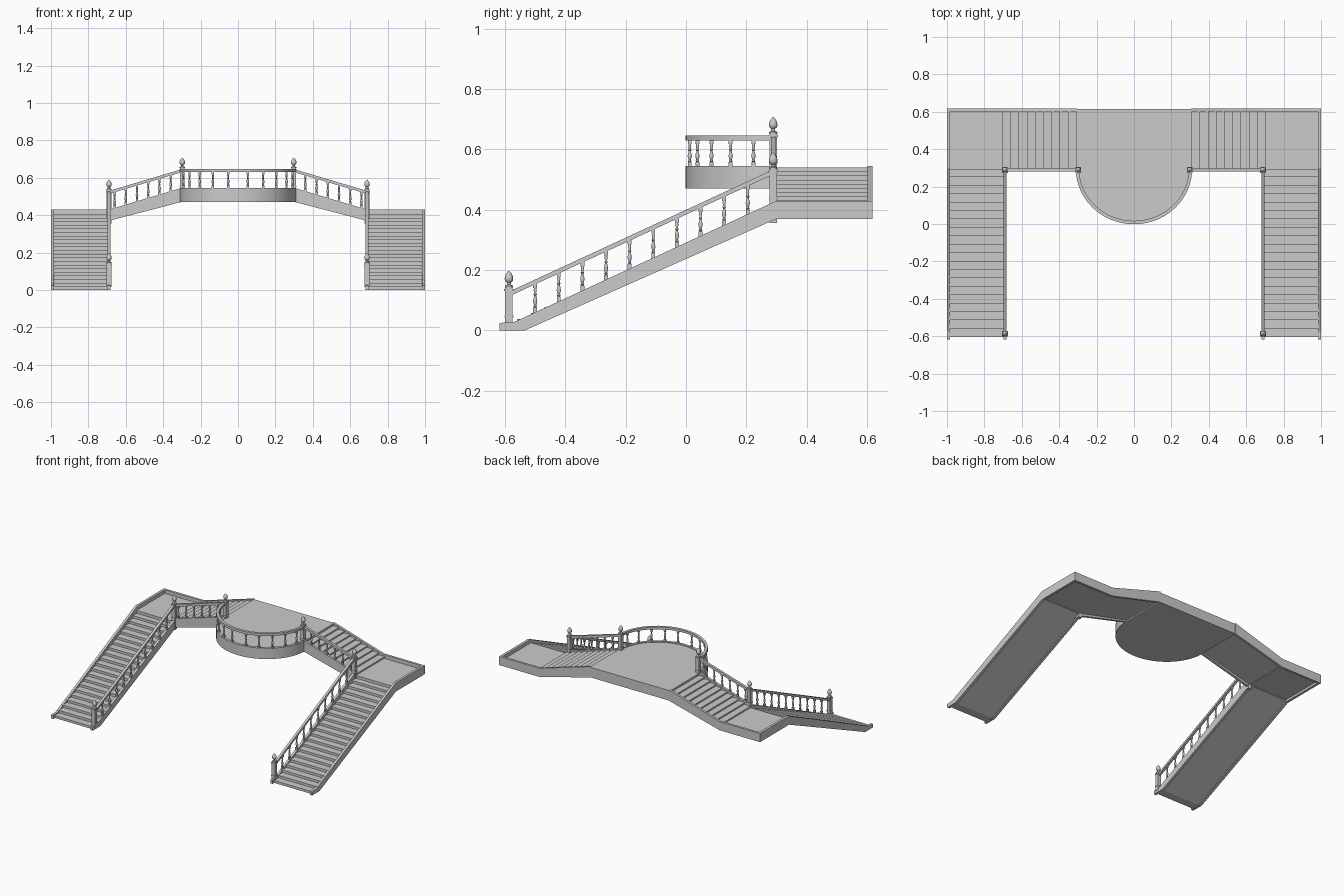
import bpy, bmesh, math
from mathutils import Vector

if "Cube" in bpy.data.objects:
    bpy.data.objects.remove(bpy.data.objects["Cube"])


def finish(name, bm, mirror=True, smooth=False):
    bmesh.ops.recalc_face_normals(bm, faces=bm.faces)
    me = bpy.data.meshes.new(name)
    bm.to_mesh(me)
    bm.free()
    ob = bpy.data.objects.new(name, me)
    bpy.context.collection.objects.link(ob)
    if smooth:
        bpy.ops.object.select_all(action='DESELECT')
        ob.select_set(True)
        bpy.context.view_layer.objects.active = ob
        bpy.ops.object.shade_smooth_by_angle(angle=math.radians(40))
    if mirror:
        m = ob.modifiers.new("mirror", 'MIRROR')
        m.use_mirror_merge = False
    return ob


def prism(name, pts, axis, a, b, mirror=True, smooth=False):
    """Extrude a 2D profile along an axis from a to b."""
    place = {'x': lambda p, t: (t, p[0], p[1]),
             'y': lambda p, t: (p[0], t, p[1]),
             'z': lambda p, t: (p[0], p[1], t)}[axis]
    bm = bmesh.new()
    face = bm.faces.new([bm.verts.new(place(p, a)) for p in pts])
    ext = bmesh.ops.extrude_face_region(bm, geom=[face])
    d = Vector(place((0, 0), b - a))
    bmesh.ops.translate(bm, vec=d, verts=[v for v in ext['geom'] if isinstance(v, bmesh.types.BMVert)])
    return finish(name, bm, mirror, smooth)


def lathe(bm, x, y, z, prof, segs=10, turn=0.0):
    """Add a turned solid from (radius, height) pairs."""
    rings = []
    for r, h in prof:
        rings.append([bm.verts.new((x + r * math.cos(turn + 2 * math.pi * i / segs),
                                    y + r * math.sin(turn + 2 * math.pi * i / segs), z + h))
                      for i in range(segs)])
    for lo, hi in zip(rings, rings[1:]):
        for i in range(segs):
            j = (i + 1) % segs
            bm.faces.new((lo[i], lo[j], hi[j], hi[i]))
    bm.faces.new(rings[0][::-1])
    bm.faces.new(rings[-1])


def square(bm, x, y, z0, z1, half):
    r = half * math.sqrt(2)
    lathe(bm, x, y, z0, [(r, 0), (r, z1 - z0)], 4, math.pi / 4)


def baluster(bm, x, y, z0, z1):
    h = z1 - z0
    square(bm, x, y, z0 - 0.006, z0 + 0.16 * h, 0.0065)
    square(bm, x, y, z1 - 0.14 * h, z1 + 0.006, 0.0065)
    prof = [(.004, .16), (.0065, .2), (.004, .25), (.0075, .38), (.006, .48), (.0035, .58),
            (.006, .63), (.0035, .68), (.0055, .78), (.004, .86)]
    lathe(bm, x, y, z0, [(r, t * h) for r, t in prof])


def newel(bm, x, y, z0, top):
    s = top - 0.055
    square(bm, x, y, z0, s, 0.0125)
    square(bm, x, y, s - 0.012, s - 0.005, 0.0155)
    square(bm, x, y, s - 0.10, s - 0.094, 0.0145)
    # acorn finial
    lathe(bm, x, y, s, [(.014, 0), (.014, .005), (.007, .009), (.007, .016), (.013, .021), (.0145, .028),
                        (.0135, .036), (.010, .044), (.005, .051), (.001, .055)], 14)


def stairs(start, end, z0, z1, risers, under):
    """Stepped profile with nosings and a sloping underside."""
    n = risers - 1
    run, rise = (end - start) / n, (z1 - z0) / risers
    nose = 0.1 * run
    pts = []
    for i in range(n):
        u, z = start + i * run, z0 + i * rise
        pts += [(u, z), (u, z + rise * .7), (u - nose, z + rise * .7), (u - nose, z + rise)]
    return pts + [(end, z0 + n * rise)] + under


def arc(rx, ry, n=32):
    return [(-rx * math.cos(math.pi * i / n), 0.295 - ry * math.sin(math.pi * i / n)) for i in range(n + 1)]


def band(name, r, w, z0, z1):
    """Curved band following the rounded front of the platform."""
    outer = arc(r, r - 0.015)
    inner = arc(r - w, r - 0.015 - w)
    bm = bmesh.new()
    rows = [[bm.verts.new((p[0], p[1], z)) for p, z in ((o, z0), (o, z1), (i, z1), (i, z0))]
            for o, i in zip(outer, inner)]
    for a, b in zip(rows, rows[1:]):
        for k in range(4):
            m = (k + 1) % 4
            bm.faces.new((a[k], a[m], b[m], b[k]))
    bm.faces.new(rows[0])
    bm.faces.new(rows[-1][::-1])
    finish(name, bm, False, True)


# lower flights and their stringers
prism("lower_steps", stairs(-0.6, 0.3, 0.0, 0.405, 21, [(0.3, 0.38), (-0.545, 0.003)]), 'x', 0.69, 0.99)
foot = [(-0.618, 0), (-0.535, 0), (0.3, 0.37)]
rise = [(0.3, 0.43), (-0.57, 0.028), (-0.618, 0.025)]
prism("outer_stringer", foot + [(0.618, 0.37), (0.618, 0.43)] + rise, 'x', 0.983, 1.0)
prism("inner_stringer", foot + rise, 'x', 0.681, 0.698)

# corner landings
prism("landing", [(0.69, 0.292), (0.99, 0.292), (0.99, 0.61), (0.69, 0.61)], 'z', 0.385, 0.405)

# upper flights and their stringers
prism("upper_steps", stairs(0.7, 0.305, 0.405, 0.54, 10, [(0.305, 0.48), (0.7, 0.385)]), 'y', 0.29, 0.61)
slope = [(0.69, 0.37), (0.305, 0.47), (0.305, 0.545), (0.69, 0.43)]
prism("back_stringer", [(1.0, 0.37)] + slope + [(1.0, 0.43)], 'y', 0.602, 0.618)
prism("front_stringer", slope, 'y', 0.282, 0.298)

# central platform with rounded front
prism("platform", [(-0.309, 0.615)] + arc(0.309, 0.294) + [(0.309, 0.615)], 'z', 0.47, 0.54, False, True)
band("platform_rim", 0.311, 0.018, 0.47, 0.545)
band("platform_handrail", 0.311, 0.018, 0.63, 0.646)

# sloping handrails
prism("lower_handrail", [(-0.58, 0.116), (0.29, 0.518), (0.29, 0.534), (-0.58, 0.132)], 'x', 0.681, 0.698)
prism("upper_handrail", [(0.69, 0.514), (0.3, 0.63), (0.3, 0.646), (0.69, 0.53)], 'y', 0.281, 0.298)

# turned balusters
bm = bmesh.new()
for i in range(10):
    y = -0.5 + 0.0783 * i
    baluster(bm, 0.69, y, 0.46 * y + 0.292, 0.116 + 0.462 * (y + 0.58))
for i in range(6):
    x = 0.36 + 0.06 * i
    t = (0.69 - x) / 0.385
    baluster(bm, x, 0.29, 0.43 + 0.115 * t, 0.514 + 0.116 * t)
for i in range(5):
    a = math.radians(10 + 16.4 * i)
    baluster(bm, 0.302 * math.sin(a), 0.295 - 0.287 * math.cos(a), 0.545, 0.63)
finish("balusters", bm, True, True)

# newel posts with finials
bm = bmesh.new()
newel(bm, 0.69, -0.587, 0.015, 0.198)
newel(bm, 0.69, 0.289, 0.357, 0.59)
newel(bm, 0.298, 0.289, 0.535, 0.708)
finish("newel_posts", bm, True, True)
